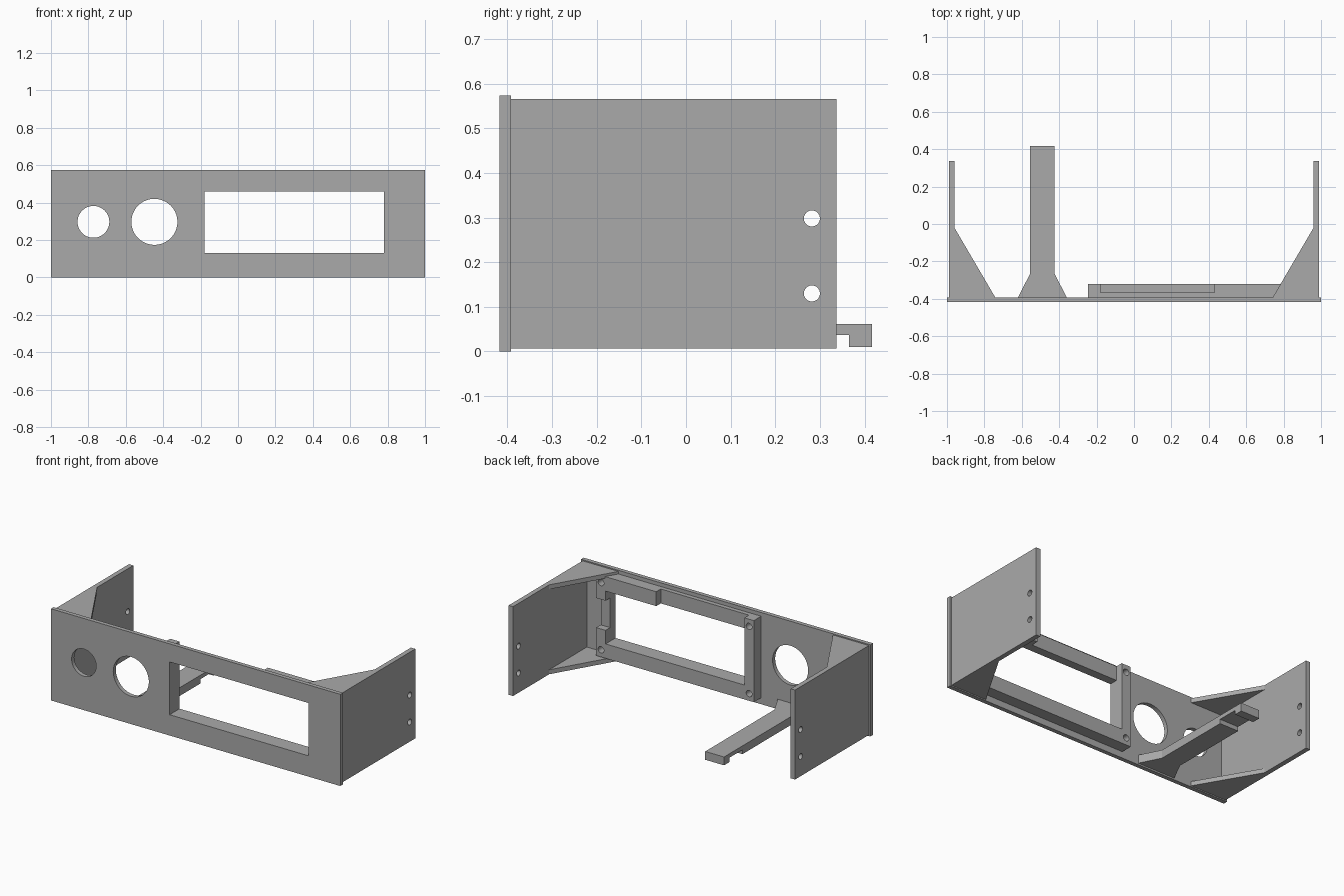
import bpy
import bmesh
from math import pi

if "Cube" in bpy.data.objects:
    bpy.data.objects.remove(bpy.data.objects["Cube"])

GREY = (0.4, 0.4, 0.4, 1)
grey = bpy.data.materials.new("plain grey")
grey.use_nodes = True
grey.diffuse_color = GREY
grey.node_tree.nodes["Principled BSDF"].inputs["Base Color"].default_value = GREY


def prism(name, points, axis, lo, hi):
    """Extrude a closed 2D outline along x or z."""
    place = {"x": lambda p, h: (h, p[0], p[1]), "z": lambda p, h: (p[0], p[1], h)}[axis]
    bm = bmesh.new()
    face = bm.faces.new([bm.verts.new(place(p, lo)) for p in points])
    new = bmesh.ops.extrude_face_region(bm, geom=[face])["geom"]
    shift = (hi - lo, 0, 0) if axis == "x" else (0, 0, hi - lo)
    bmesh.ops.translate(bm, vec=shift, verts=[v for v in new if isinstance(v, bmesh.types.BMVert)])
    bmesh.ops.recalc_face_normals(bm, faces=bm.faces)
    mesh = bpy.data.meshes.new(name)
    bm.to_mesh(mesh)
    bm.free()
    mesh.materials.append(grey)
    obj = bpy.data.objects.new(name, mesh)
    bpy.context.collection.objects.link(obj)
    return obj


def box(name, x, y, z):
    return prism(name, [(x[0], y[0]), (x[1], y[0]), (x[1], y[1]), (x[0], y[1])], "z", *z)


def rod(radius, depth, location, rotation, sides=48):
    bpy.ops.mesh.primitive_cylinder_add(vertices=sides, radius=radius, depth=depth,
                                        location=location, rotation=rotation)
    obj = bpy.context.object
    obj.data.materials.append(grey)
    return obj


def cut(obj, cutters):
    """Subtract each cutter, then discard it."""
    bpy.context.view_layer.objects.active = obj
    for c in cutters:
        c.hide_render = True
        mod = obj.modifiers.new("cut", "BOOLEAN")
        mod.operation = "DIFFERENCE"
        mod.solver = "EXACT"
        mod.object = c
        bpy.ops.object.modifier_apply(modifier=mod.name)
        bpy.data.objects.remove(c)


ALONG_Y = (pi / 2, 0, 0)
ALONG_X = (0, pi / 2, 0)
BACK = -0.392        # rear face of the panel
SHALLOW, DEEP = -0.365, -0.32
WIN_X, WIN_Z = (-0.18, 0.78), (0.13, 0.46)
RIM_X, RIM_Z = (-0.245, 0.845), (0.04, 0.55)

# Front panel with two round holes and the display window
panel = box("front_panel", (-1, 1), (-0.418, BACK), (0, 0.573))
cut(panel, [
    box("window_cutter", WIN_X, (-0.5, -0.3), WIN_Z),
    rod(0.085, 0.2, (-0.773, -0.4, 0.297), ALONG_Y, 64),
    rod(0.123, 0.2, (-0.447, -0.4, 0.297), ALONG_Y, 64),
])

# Side plates with screw holes, braced by gussets above and below
for side, s in (("left", 1), ("right", -1)):
    plate = box(side + "_side_plate", sorted((s * 0.96, s * 0.99)), (BACK, 0.337), (0.007, 0.566))
    cut(plate, [rod(0.018, 0.2, (s * 0.975, 0.282, z), ALONG_X, 32) for z in (0.13, 0.298)])
    for level, z in (("lower", 0.007), ("upper", 0.538)):
        outline = [(s * 0.742, BACK), (s * 0.96, BACK), (s * 0.96, -0.02)]
        prism(f"{side}_{level}_gusset", outline, "z", z, z + 0.028)

# Display frame behind the window, with its cable recesses and screw holes
frame = box("display_frame", RIM_X, (BACK, DEEP), RIM_Z)
cut(frame, [
    box("opening_cutter", WIN_X, (-0.5, -0.2), WIN_Z),
    box("top_recess_cutter", (WIN_X[0], 0.43), (SHALLOW, -0.2), (0.4, 0.7)),
    box("side_recess_cutter", (0.7, 0.9), (SHALLOW, -0.2), (0.215, 0.4)),
] + [rod(0.02, 0.1, (x, DEEP, z), ALONG_Y, 32) for x in (-0.212, 0.812) for z in (0.085, 0.505)])

# Rear support arm: flared root, long bar and hooked tip
root = [(-0.62, BACK), (-0.36, BACK), (-0.425, -0.265), (-0.555, -0.265)]
prism("arm_root", root, "z", 0.01, 0.062)
bar = [(-0.265, 0.01), (0.235, 0.01), (0.235, 0.037), (0.365, 0.037),
       (0.365, 0.01), (0.417, 0.01), (0.417, 0.062), (-0.265, 0.062)]
prism("support_arm", bar, "x", -0.555, -0.425)
